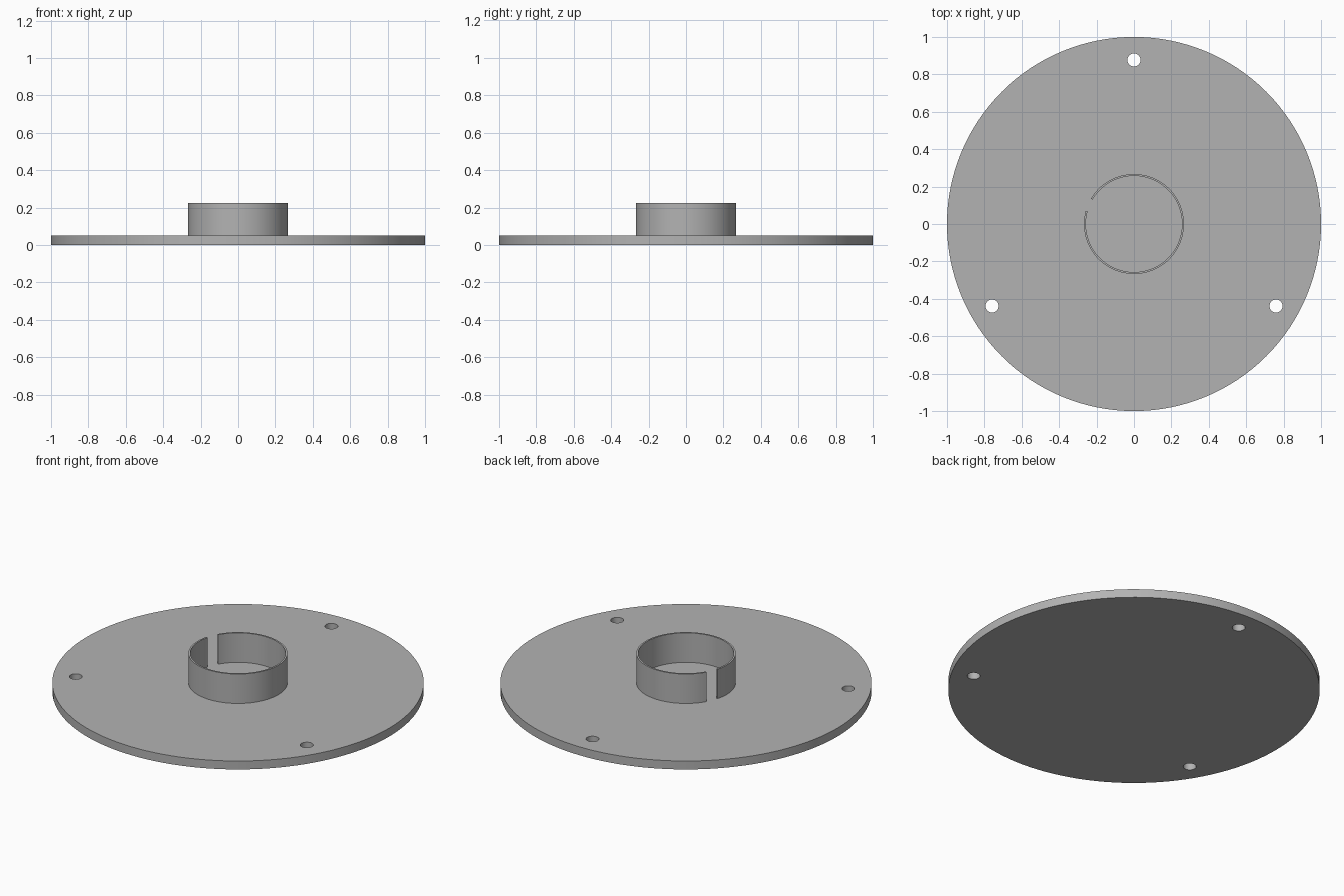
import bpy
import bmesh
from math import cos, sin, radians

cube = bpy.data.objects.get("Cube")
if cube:
    bpy.data.objects.remove(cube, do_unlink=True)

PLATE_TOP = 0.05
COLLAR_TOP = 0.225

# One plain grey for the whole part
grey = bpy.data.materials.new("plain_grey")
grey.use_nodes = True
grey.diffuse_color = (0.45, 0.45, 0.45, 1)
grey.node_tree.nodes["Principled BSDF"].inputs["Base Color"].default_value = grey.diffuse_color


def cylinder(name, radius, z0, z1, x=0, y=0, sides=128):
    bpy.ops.mesh.primitive_cylinder_add(
        vertices=sides, radius=radius, depth=z1 - z0, location=(x, y, (z0 + z1) / 2))
    obj = bpy.context.object
    obj.name = name
    return obj


def finish(obj):
    obj.data.materials.clear()
    obj.data.materials.append(grey)
    bpy.ops.object.select_all(action="DESELECT")
    obj.select_set(True)
    bpy.context.view_layer.objects.active = obj
    bpy.ops.object.shade_smooth_by_angle(angle=radians(30))


# Round base plate with three through holes
plate = cylinder("base_plate", 1, 0, PLATE_TOP)
for angle in (90, 210, 330):
    a = radians(angle)
    cutter = cylinder("hole_cutter", 0.035, -0.1, 0.2, 0.877 * cos(a), 0.877 * sin(a), 32)
    cutter.hide_render = True
    cut = plate.modifiers.new("screw_hole", "BOOLEAN")
    cut.operation = "DIFFERENCE"
    cut.solver = "EXACT"
    cut.object = cutter
    bpy.context.view_layer.objects.active = plate
    bpy.ops.object.modifier_apply(modifier=cut.name)
    bpy.data.objects.remove(cutter, do_unlink=True)
finish(plate)

# Thin split collar: an open ring swept around the gap
GAP_START, GAP_END = 149.5, 164.5
STEPS = 96
profile = [(0.257, PLATE_TOP), (0.267, PLATE_TOP), (0.267, COLLAR_TOP), (0.257, COLLAR_TOP)]
bm = bmesh.new()
sections = []
for i in range(STEPS + 1):
    a = radians(GAP_END + (360 - GAP_END + GAP_START) * i / STEPS)
    sections.append([bm.verts.new((r * cos(a), r * sin(a), z)) for r, z in profile])
for s, t in zip(sections, sections[1:]):
    for k in range(4):
        n = (k + 1) % 4
        bm.faces.new((s[k], s[n], t[n], t[k]))
bm.faces.new(sections[0])
bm.faces.new(sections[-1])
bmesh.ops.recalc_face_normals(bm, faces=bm.faces)
mesh = bpy.data.meshes.new("split_collar")
bm.to_mesh(mesh)
bm.free()
collar = bpy.data.objects.new("split_collar", mesh)
bpy.context.collection.objects.link(collar)
finish(collar)
